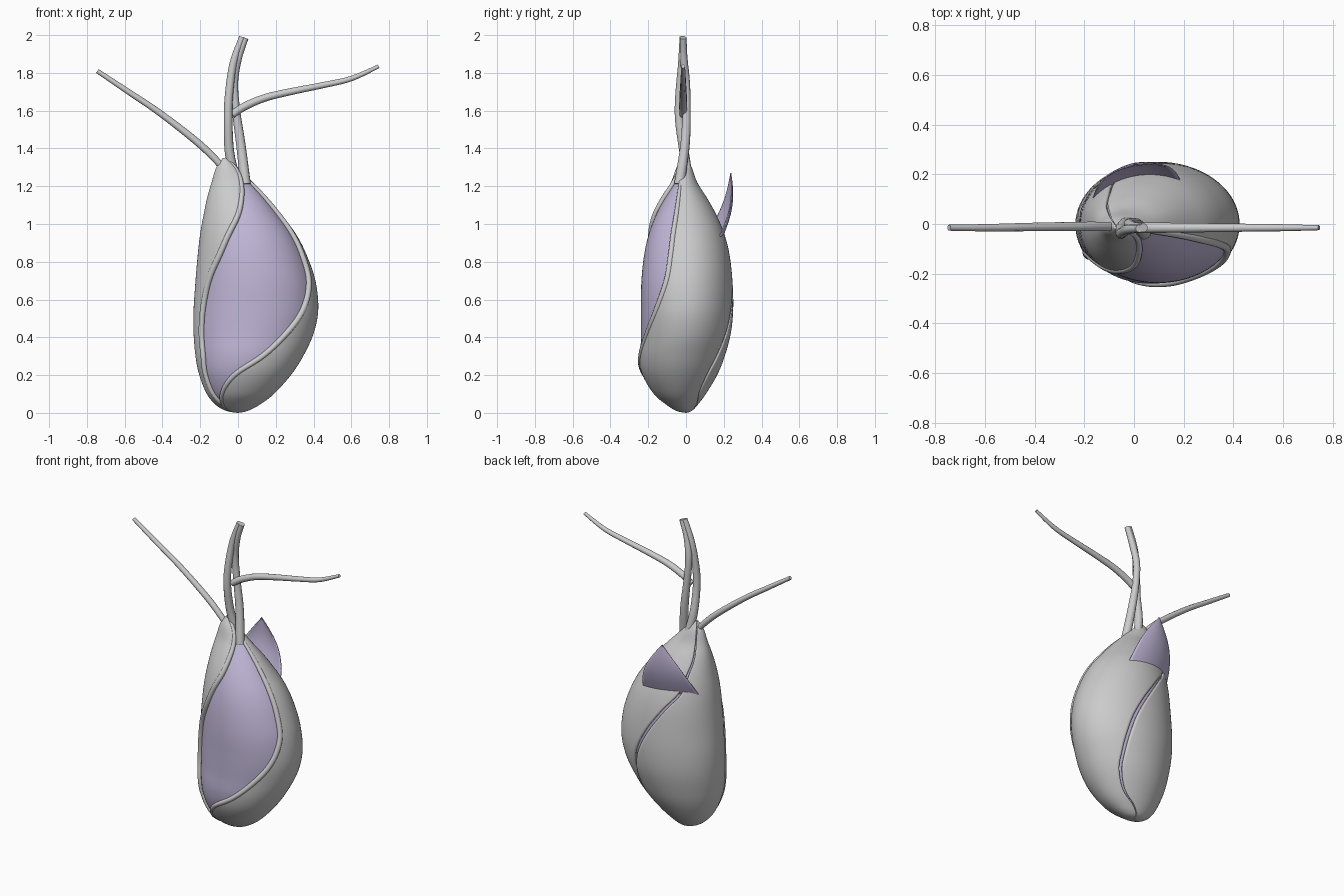
import bpy
import math
from mathutils import Vector

cube = bpy.data.objects.get("Cube")
if cube:
    bpy.data.objects.remove(cube, do_unlink=True)


def material(name, color):
    mat = bpy.data.materials.new(name)
    mat.use_nodes = True
    mat.diffuse_color = (*color, 1)
    mat.node_tree.nodes["Principled BSDF"].inputs["Base Color"].default_value = (*color, 1)
    return mat


GREY = material("soft grey", (0.6, 0.6, 0.6))
LILAC = material("pale lilac", (0.53, 0.47, 0.68))


def spline(knots, steps):
    """Smooth interpolation through tuples of any length."""
    pad = [knots[0]] + list(knots) + [knots[-1]]
    out = []
    for i in range(len(knots) - 1):
        quads = list(zip(*pad[i:i + 4]))
        for k in range(steps):
            t = k / steps
            out.append(tuple(
                0.5 * (2 * b + (c - a) * t + (2 * a - 5 * b + 4 * c - d) * t ** 2
                       + (3 * b - a - 3 * c + d) * t ** 3) for a, b, c, d in quads))
    return out + [tuple(knots[-1])]


def grid(name, rows, mat, thickness=0.0):
    """Smooth surface through rows of points."""
    n = len(rows[0])
    faces = [(i * n + j, i * n + j + 1, (i + 1) * n + j + 1, (i + 1) * n + j)
             for i in range(len(rows) - 1) for j in range(n - 1)]
    mesh = bpy.data.meshes.new(name)
    mesh.from_pydata([p for row in rows for p in row], [], faces)
    mesh.materials.append(mat)
    mesh.shade_smooth()
    obj = bpy.data.objects.new(name, mesh)
    bpy.context.collection.objects.link(obj)
    if thickness:
        mod = obj.modifiers.new("thickness", 'SOLIDIFY')
        mod.thickness = thickness
        mod.offset = -1
    return obj


def tube(name, points, mat=GREY):
    """Round tube through (x, y, z, radius) points."""
    curve = bpy.data.curves.new(name, 'CURVE')
    curve.dimensions = '3D'
    curve.bevel_depth = 1
    curve.bevel_resolution = 4
    curve.use_fill_caps = True
    line = curve.splines.new('POLY')
    line.points.add(len(points) - 1)
    for point, (x, y, z, r) in zip(line.points, points):
        point.co = (x, y, z, 1)
        point.radius = r
    line.use_smooth = True
    curve.materials.append(mat)
    obj = bpy.data.objects.new(name, curve)
    bpy.context.collection.objects.link(obj)


# Body outline: height, right side, left side, front, back
outline = [
    (0, -.002, .002, -.002, .002), (.01, -.06, .05, -.05, .03),
    (.04, -.115, .11, -.10, .06), (.1, -.165, .19, -.17, .105),
    (.2, -.205, .28, -.23, .165), (.3, -.225, .345, -.253, .205),
    (.42, -.235, .4, -.252, .237), (.55, -.235, .425, -.252, .25),
    (.7, -.225, .41, -.25, .246), (.84, -.213, .362, -.235, .23),
    (.95, -.2, .305, -.21, .202), (1.05, -.182, .23, -.172, .16),
    (1.14, -.163, .155, -.125, .11), (1.22, -.14, .08, -.08, .06),
    (1.3, -.115, 0, -.05, .03), (1.35, -.08, -.06, -.02, 0)]

# Shell edges at those heights, as a fraction of the half width
opening_a = [-.7, -.7, -.72, -.85, -.89, -.88, -.89, -.87, -.8, -.61, -.41, -.12, .15, .45, .8, .9]
opening_b = [-.7, -.7, -.7, -.57, -.24, .25, .56, .78, .91, .94, .95, .96, .96, .95, .93, .93]
back_slit = [0, .2, .4, .66, .67, .56, .42, .26, .02, -.26, -.53, -.6, -.67, -.64, -.6, -.6]

knots = [row + (2 * math.pi - math.acos(a), -math.acos(b), math.acos(s))
         for row, a, b, s in zip(outline, opening_a, opening_b, back_slit)]
levels = spline(knots, 7)


def on_body(level, angle, inset=0.0):
    z, right, left, front, back = level[:5]
    rx = max((left - right) / 2 - inset, .001)
    ry = max((back - front) / 2 - inset, .001)
    return ((left + right) / 2 + rx * math.cos(angle),
            (front + back) / 2 + ry * math.sin(angle), z)


def panel(name, start, end):
    rows = []
    for level in levels:
        a, b = start(level), end(level)
        rows.append([on_body(level, a + (b - a) * k / 40) for k in range(41)])
    grid(name, rows, GREY, 0.012)


# Inner bulb, then the two shell halves wrapped round it
grid("inner_bulb", [[on_body(l, math.tau * k / 64, .014) for k in range(65)]
                    for l in levels[1:]], LILAC)
GAP = 0.035
panel("left_shell", lambda l: l[6], lambda l: l[7] - GAP)
panel("right_shell", lambda l: l[7] + GAP, lambda l: l[5])


# Rolled rims along the front opening
def rim(name, column, first, last):
    part = levels[first:last]
    pts = []
    for k, level in enumerate(part):
        fade = math.sin(math.pi * k / (len(part) - 1)) ** 0.4
        pts.append((*on_body(level, level[column], .008), .004 + .012 * fade))
    tube(name, pts)


rim("right_rim", 5, 12, len(levels))
rim("left_rim", 6, 12, 94)

# Peeled leaf on the back
tip = Vector((.005, .24, 1.27))
low_a, low_mid, low_b = Vector((.19, .17, .91)), Vector((0, .24, .94)), Vector((-.175, .075, .89))
leaf = []
for i in range(17):
    t = i / 16
    row = []
    for j in range(21):
        u = j / 20
        base = low_a * (1 - u) ** 2 + low_mid * 2 * u * (1 - u) + low_b * u ** 2
        p = base.lerp(tip, t)
        side = (1 - 2 * u) * .035
        row.append(p + Vector((side, .03, 0)) * math.sin(math.pi * t))
    leaf.append(row)
grid("back_leaf", leaf, LILAC, 0.006)

# Twisted stems and the two side tendrils
stems = {
    "front_stem": [(.04, -.035, 1.21, .028), (.015, -.005, 1.42, .025), (-.01, .003, 1.6, .022),
                   (-.02, 0, 1.75, .021), (.002, -.012, 1.88, .02), (.038, -.015, 1.985, .018)],
    "back_stem": [(-.01, .015, 1.22, .026), (-.045, -.01, 1.38, .025), (-.052, -.035, 1.55, .023),
                  (-.048, -.035, 1.68, .022), (-.025, -.022, 1.85, .02), (.022, -.018, 1.99, .016)],
    "left_tendril": [(-.03, -.015, 1.58, .02), (.04, -.015, 1.625, .021), (.15, -.015, 1.67, .02),
                     (.3, -.015, 1.705, .018), (.45, -.015, 1.735, .016), (.6, -.015, 1.77, .014),
                     (.745, -.015, 1.835, .01)],
    "right_tendril": [(-.07, -.01, 1.29, .018), (-.2, -.01, 1.42, .019), (-.41, -.012, 1.585, .017),
                      (-.58, -.015, 1.7, .015), (-.745, -.015, 1.81, .012)],
}
for name, points in stems.items():
    tube(name, spline(points, 8))
